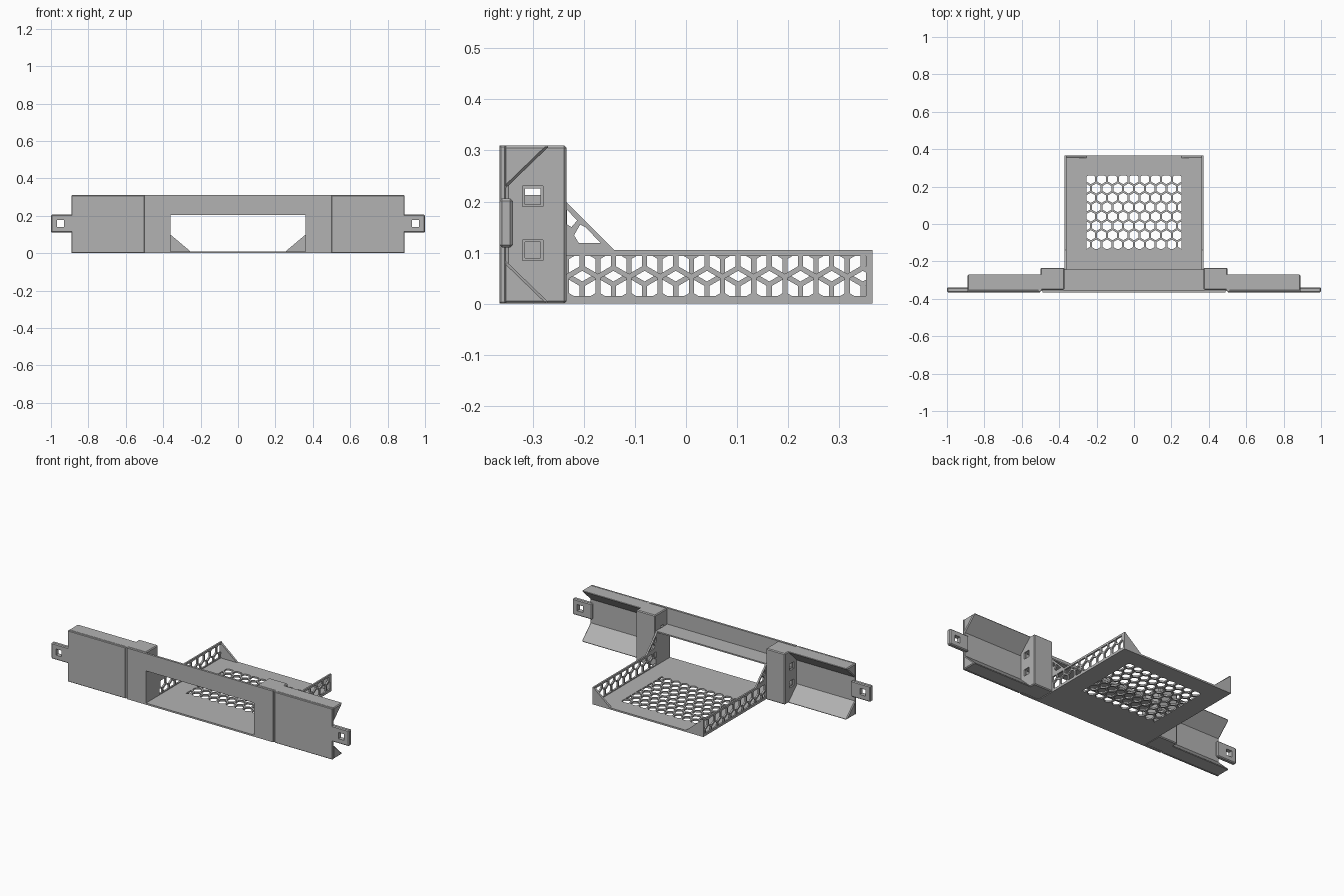
import bpy, bmesh, math
from mathutils import Vector

cube = bpy.data.objects.get("Cube")
if cube:
    bpy.data.objects.remove(cube)

grey = bpy.data.materials.new("plain grey")
grey.use_nodes = True
GREY = (0.45, 0.45, 0.45, 1)
grey.diffuse_color = GREY
grey.node_tree.nodes["Principled BSDF"].inputs["Base Color"].default_value = GREY


def place(axis, u, v, w):
    """Put profile point (u, v) at depth w along the given axis."""
    return Vector({"x": (w, u, v), "y": (u, w, v), "z": (u, v, w)}[axis])


def finish(name, bm):
    bmesh.ops.recalc_face_normals(bm, faces=bm.faces)
    me = bpy.data.meshes.new(name)
    bm.to_mesh(me)
    bm.free()
    me.materials.append(grey)
    ob = bpy.data.objects.new(name, me)
    bpy.context.scene.collection.objects.link(ob)
    return ob


def extrude_all(bm, axis, depth):
    geo = bmesh.ops.extrude_face_region(bm, geom=bm.faces[:])["geom"]
    moved = [g for g in geo if isinstance(g, bmesh.types.BMVert)]
    bmesh.ops.translate(bm, verts=moved, vec=place(axis, 0, 0, depth))


def prism(name, axis, points, lo, hi):
    bm = bmesh.new()
    bm.faces.new([bm.verts.new(place(axis, u, v, lo)) for u, v in points])
    extrude_all(bm, axis, hi - lo)
    return finish(name, bm)


def box(name, x, y, z):
    return prism(name, "z", [(x[0], y[0]), (x[1], y[0]), (x[1], y[1]), (x[0], y[1])], *z)


def bake(ob):
    dg = bpy.context.evaluated_depsgraph_get()
    me = bpy.data.meshes.new_from_object(ob.evaluated_get(dg))
    ob.modifiers.clear()
    ob.data = me


def cut(ob, *cutters):
    for c in cutters:
        mod = ob.modifiers.new("cut", "BOOLEAN")
        mod.operation, mod.solver, mod.object = "DIFFERENCE", "EXACT", c
    bake(ob)
    for c in cutters:
        bpy.data.objects.remove(c)


def chamfer(ob, width):
    mod = ob.modifiers.new("chamfer", "BEVEL")
    mod.width, mod.segments = width, 1
    bake(ob)


def span(a, b, s):
    """Interval a..b on the side given by s."""
    return tuple(sorted((a * s, b * s)))


def honeycomb(axis, us, vs, pitch, size, start, depth):
    """Cutter made of pointed hexagons clipped to a rectangle."""
    bm = bmesh.new()
    row = pitch * math.sqrt(3) / 2
    radius = size / math.sqrt(3)
    for j in range(-12, 13):
        for i in range(-14, 15):
            cu = start[0] + (i + (j % 2) / 2) * pitch
            cv = start[1] + j * row
            inside_u = us[0] - size / 2 < cu < us[1] + size / 2
            inside_v = vs[0] - radius * 0.9 < cv < vs[1] + radius * 0.9
            if inside_u and inside_v:
                turns = [math.radians(60 * k + 30) for k in range(6)]
                bm.faces.new([bm.verts.new(place(axis, cu + radius * math.cos(t),
                              cv + radius * math.sin(t), depth[0])) for t in turns])
    for u, v, nu, nv in ((us[0], 0, -1, 0), (us[1], 0, 1, 0), (0, vs[0], 0, -1), (0, vs[1], 0, 1)):
        bmesh.ops.bisect_plane(bm, geom=bm.verts[:] + bm.edges[:] + bm.faces[:],
                               plane_co=place(axis, u, v, 0), plane_no=place(axis, nu, nv, 0),
                               clear_outer=True)
    extrude_all(bm, axis, depth[1] - depth[0])
    return finish("honeycomb_cutter", bm)


FRONT, PLATE, BACK = -0.365, -0.352, 0.365
WALL_IN, WALL_OUT, TOP = 0.362, 0.372, 0.31

# Front face with the large opening
panel = box("front_panel", (-0.49, 0.49), (FRONT, PLATE), (0, TOP))
cut(panel, box("opening_cutter", (-WALL_IN, WALL_IN), (-0.5, -0.3), (0.01, 0.205)))

# Perforated floor and the short roof behind the opening
floor = box("tray_floor", (-WALL_OUT, WALL_OUT), (PLATE, BACK), (0, 0.01))
cut(floor, honeycomb("z", (-0.255, 0.255), (-0.135, 0.26), 0.0577, 0.047,
                     (0, 0.04), (-0.02, 0.03)))
box("opening_roof", (-WALL_OUT, WALL_OUT), (PLATE, -0.243), (0.205, 0.213))

for s, side in ((1, "left"), (-1, "right")):
    # Tray side wall with its sloped brace and honeycomb
    profile = [(PLATE, 0.01), (BACK, 0.01), (BACK, 0.105), (-0.14, 0.105),
               (-0.235, 0.2), (-0.243, 0.213), (PLATE, 0.213)]
    wall = prism(side + "_tray_wall", "x", profile, *span(WALL_IN, WALL_OUT, s))
    depth = span(0.34, 0.4, s)
    first_row = 0.035 if s > 0 else 0.073
    cut(wall,
        honeycomb("x", (-0.234, 0.352), (0.015, 0.093), 0.061, 0.051, (-0.02, first_row), depth),
        prism("brace_cutter", "x", [(-0.21, 0.119), (-0.167, 0.119), (-0.197, 0.15),
                                    (-0.207, 0.155), (-0.219, 0.134)], *depth),
        prism("brace_tip_cutter", "x", [(-0.233, 0.155), (-0.224, 0.15), (-0.213, 0.163),
                                        (-0.233, 0.184)], *depth))

    # Triangular stiffener at the rear corner
    prism(side + "_rear_gusset", "y", [(s * WALL_IN, 0.01), (s * 0.255, 0.01),
                                      (s * WALL_IN, 0.1)], 0.352, BACK)

    # Joint block with two square tunnels, recessed at the mouth
    block = box(side + "_joint_block", span(WALL_OUT, 0.5, s), (PLATE, -0.234), (0, TOP))
    chamfer(block, 0.005)
    tunnels = []
    for z in (0.105, 0.21):
        for half, x in ((0.0155, (0.36, 0.52)), (0.02, (0.49, 0.52))):
            tunnels.append(box("tunnel_cutter", span(*x, s), (-0.3 - half, -0.3 + half),
                               (z - half, z + half)))
    cut(block, *tunnels)

    # Groove floor between centre panel and wing
    box(side + "_groove_floor", span(0.48, 0.51, s), (-0.358, PLATE), (0, TOP))

    # Wing plate with triangular rails along top and bottom
    wing = box(side + "_wing_plate", span(0.5, 0.89, s), (FRONT, PLATE), (0, TOP))
    chamfer(wing, 0.003)
    for label, edge, inner in (("top", TOP, 0.222), ("bottom", 0, 0.088)):
        rail = prism(f"{side}_{label}_rail", "x", [(PLATE - 0.005, edge), (-0.266, edge),
                     (PLATE - 0.005, inner)], *span(0.49, 0.89, s))
        chamfer(rail, 0.005)

    # Mounting ear with a square hole
    ear = box(side + "_mounting_ear", span(0.87, 1, s), (FRONT, -0.339), (0.11, 0.206))
    chamfer(ear, 0.005)
    cut(ear, box("ear_hole_cutter", span(0.93, 0.968, s), (-0.4, -0.3), (0.139, 0.177)))
